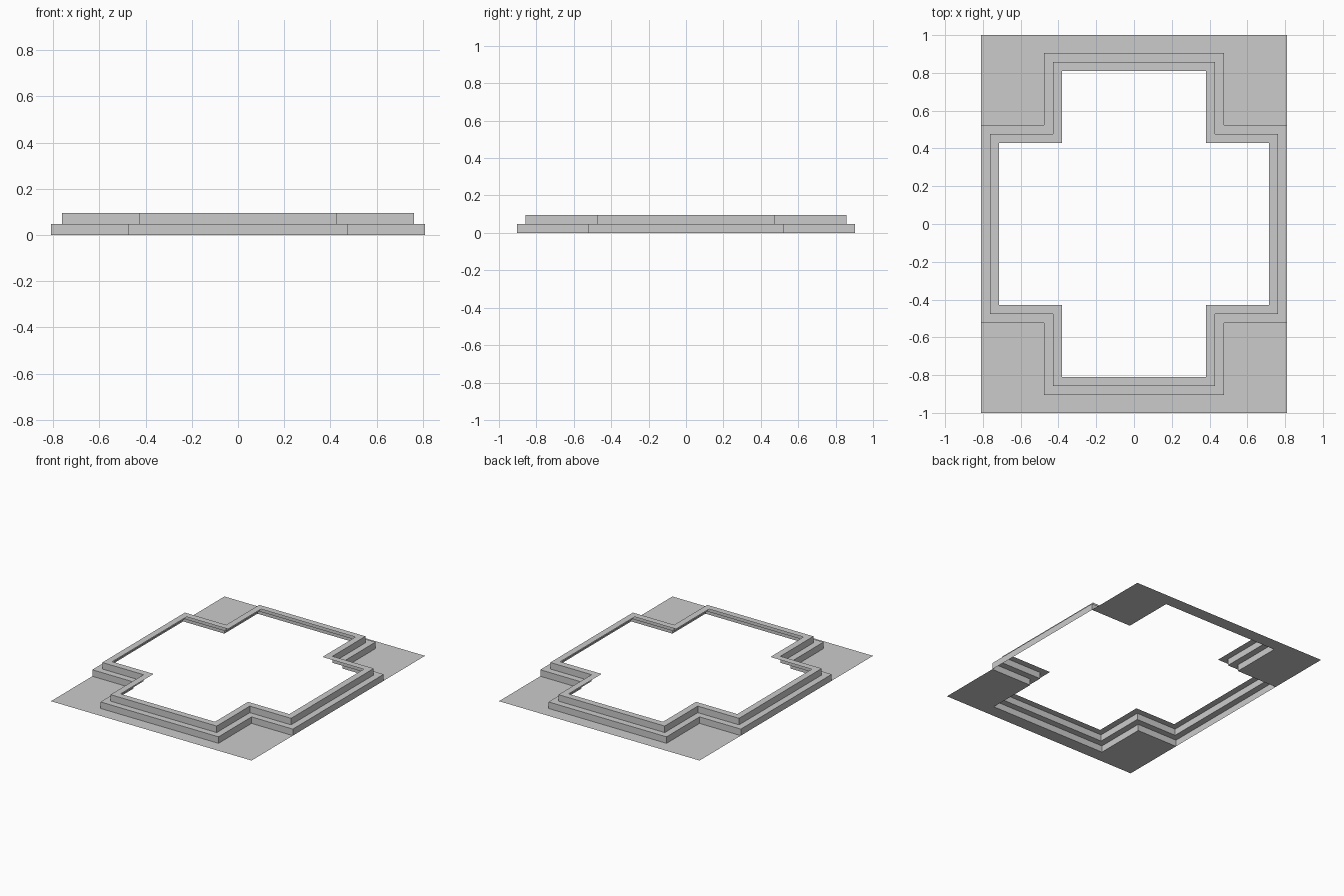
import bpy
import bmesh

if "Cube" in bpy.data.objects:
    bpy.data.objects.remove(bpy.data.objects["Cube"])

U = 1 / 21  # step depth and height


def cross(inset, z):
    # Cross-shaped outline, counter-clockwise from above
    ax, ay = 17 * U - inset, 11 * U - inset   # arm along x
    bx, by = 10 * U - inset, 19 * U - inset   # arm along y
    quarter = [(ax, ay), (bx, ay), (bx, by)]
    pts = list(quarter)
    pts += [(-x, y) for x, y in reversed(quarter)]
    pts += [(-x, -y) for x, y in quarter]
    pts += [(x, -y) for x, y in reversed(quarter)]
    return [(x, y, z) for x, y in pts]


def finish(name, bm):
    mesh = bpy.data.meshes.new(name)
    bm.to_mesh(mesh)
    bm.free()
    obj = bpy.data.objects.new(name, mesh)
    bpy.context.collection.objects.link(obj)
    return obj


# Hollow steps: alternating risers and treads around the cross
bm = bmesh.new()
levels = [(0, 0), (0, U), (U, U), (U, 2 * U), (2 * U, 2 * U)]
rings = [[bm.verts.new(p) for p in cross(i, z)] for i, z in levels]
for lower, upper in zip(rings, rings[1:]):
    n = len(lower)
    for i in range(n):
        j = (i + 1) % n
        bm.faces.new((lower[i], lower[j], upper[j], upper[i]))
finish("cross_steps", bm)

# Flat ground sheet: one U-shaped half, mirrored front to back
bm = bmesh.new()
top = [p for p in cross(0, 0) if p[1] > 0]
outline = [(17 * U, 1, 0), (-17 * U, 1, 0)] + top[::-1]
bm.faces.new([bm.verts.new(p) for p in outline])
ground = finish("ground_sheet", bm)
mirror = ground.modifiers.new("front_half", 'MIRROR')
mirror.use_axis = (False, True, False)
mirror.use_mirror_merge = False
